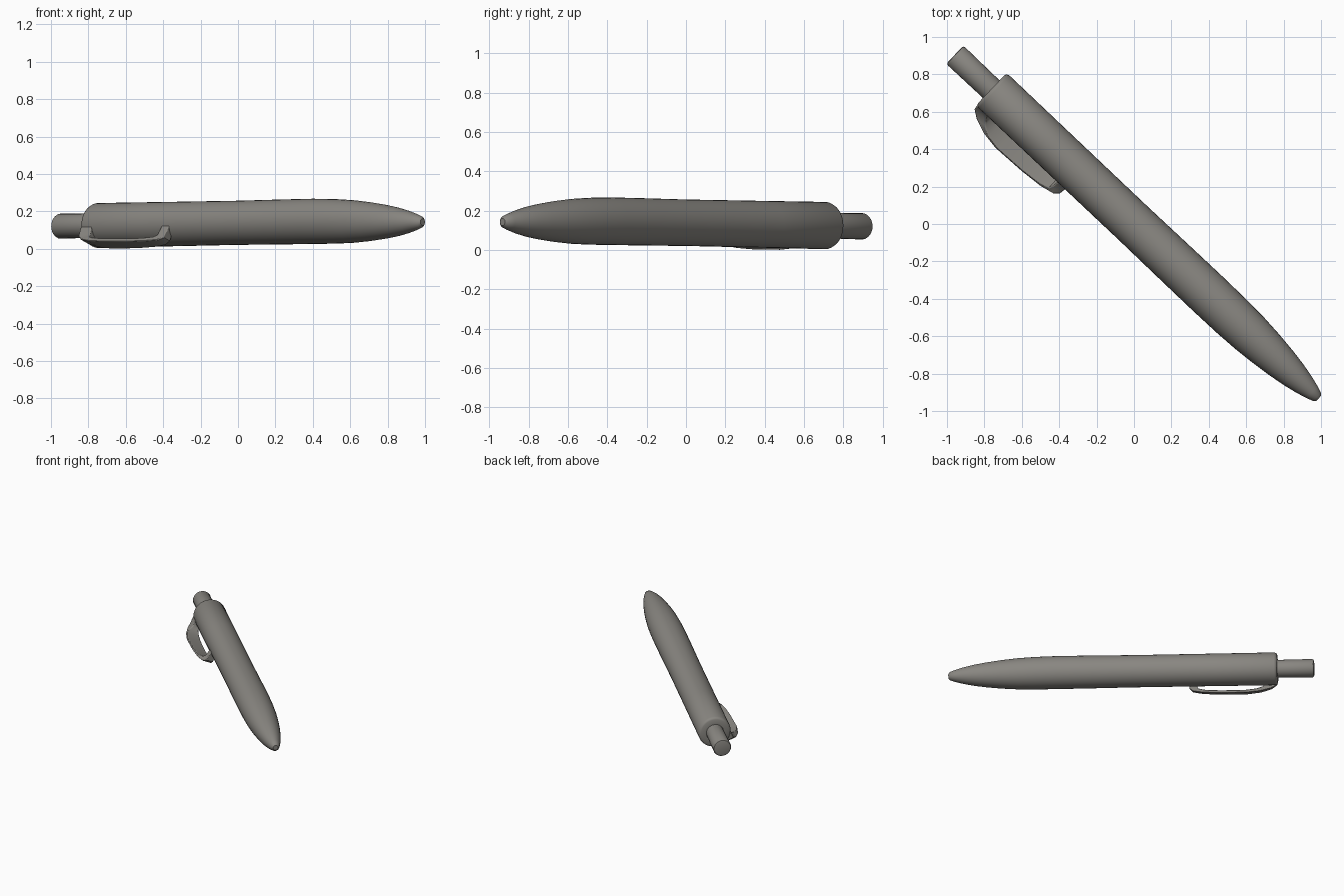
import bpy, bmesh, math

if "Cube" in bpy.data.objects:
    bpy.data.objects.remove(bpy.data.objects["Cube"])

# Pen axis in plan (button end -> tip) and its sideways direction
AX, AY = 0.727, -0.6866
CLIP_TILT = math.radians(22)   # clip plate lies nearly flat, outer edge raised

gunmetal = bpy.data.materials.new("dark_grey")
gunmetal.diffuse_color = (0.25, 0.24, 0.22, 1)
gunmetal.use_nodes = True
gunmetal.node_tree.nodes["Principled BSDF"].inputs["Base Color"].default_value = gunmetal.diffuse_color


def place(t, side, up):
    """Point at distance t along the pen, offset sideways and upwards."""
    z = 0.139 + 0.014 * t - 0.02 * max(0, t - 0.6)
    return (AX * t - AY * side, AY * t + AX * side, z + up)


def finish(name, bm, angle):
    bmesh.ops.recalc_face_normals(bm, faces=bm.faces)
    me = bpy.data.meshes.new(name)
    bm.to_mesh(me)
    bm.free()
    me.materials.append(gunmetal)
    ob = bpy.data.objects.new(name, me)
    bpy.context.collection.objects.link(ob)
    bpy.ops.object.select_all(action='DESELECT')
    ob.select_set(True)
    bpy.context.view_layer.objects.active = ob
    bpy.ops.object.shade_smooth_by_angle(angle=math.radians(angle))
    return ob


def lathe(name, profile, sides):
    """Turn (t, radius) pairs around the pen axis, capping both ends."""
    bm = bmesh.new()
    rings = []
    for t, r in profile:
        rings.append([bm.verts.new(place(t, r * math.cos(a), r * math.sin(a)))
                      for a in (2 * math.pi * i / sides for i in range(sides))])
    for lo, hi in zip(rings, rings[1:]):
        for i in range(sides):
            j = (i + 1) % sides
            bm.faces.new((lo[i], lo[j], hi[j], hi[i]))
    bm.faces.new(rings[0])
    bm.faces.new(rings[-1])
    return finish(name, bm, 40)


# Barrel: straight grip swelling slightly, then a bullet-shaped nose
lathe("barrel", [
    (-1.050, 0.060), (-1.050, 0.104), (-1.044, 0.114), (-1.030, 0.120),
    (-0.60, 0.119), (0.0, 0.118), (0.30, 0.120), (0.55, 0.121), (0.72, 0.119),
    (0.85, 0.114), (0.97, 0.104), (1.08, 0.091), (1.17, 0.077),
    (1.25, 0.060), (1.31, 0.043), (1.345, 0.031), (1.358, 0.018)], 32)

# Push button
lathe("push_button", [
    (-1.318, 0.052), (-1.315, 0.062), (-1.305, 0.067),
    (-1.10, 0.065), (-1.03, 0.065)], 24)

# Clip: arched plate hanging low beside the barrel
# rows of (t outer, depth outer, t inner, depth inner, outer width)
strap = [
    (-1.045, 0.050, -0.965, 0.050, 0.108),
    (-1.042, 0.105, -0.960, 0.095, 0.110),
    (-1.000, 0.132, -0.940, 0.117, 0.130),
    (-0.920, 0.152, -0.890, 0.133, 0.154),
    (-0.820, 0.162, -0.810, 0.142, 0.165),
    (-0.630, 0.163, -0.630, 0.143, 0.158),
    (-0.500, 0.157, -0.515, 0.137, 0.148),
    (-0.425, 0.146, -0.465, 0.127, 0.134),
    (-0.400, 0.125, -0.455, 0.110, 0.117),
    (-0.395, 0.050, -0.450, 0.050, 0.105),
]
INNER = 0.061
ct, st = math.cos(CLIP_TILT), math.sin(CLIP_TILT)


def clip_point(t, d, w):
    return place(t, -w * ct - d * st, w * st - d * ct)


bm = bmesh.new()
rows = [[bm.verts.new(clip_point(*p)) for p in
         ((to, do, INNER), (to, do, w), (ti, di, w), (ti, di, INNER))]
        for to, do, ti, di, w in strap]
for a, b in zip(rows, rows[1:]):
    for i in range(4):
        j = (i + 1) % 4
        bm.faces.new((a[i], a[j], b[j], b[i]))
bm.faces.new(rows[0])
bm.faces.new(rows[-1])
clip = finish("pocket_clip", bm, 40)
bevel = clip.modifiers.new("soft_edges", 'BEVEL')
bevel.width = 0.005
bevel.segments = 2
bevel.limit_method = 'ANGLE'
bevel.angle_limit = math.radians(50)
